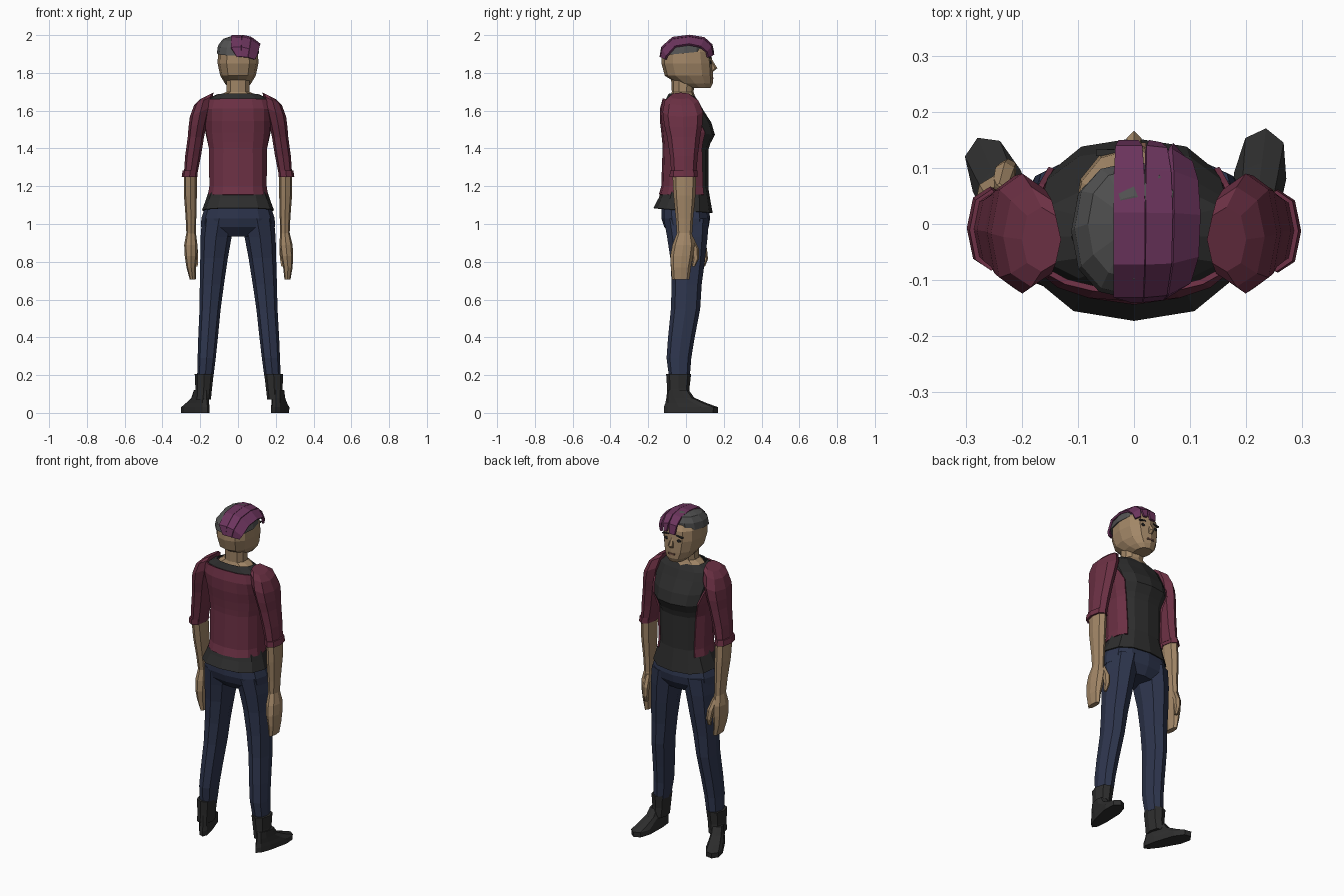
import bpy, bmesh
from math import sin, cos, pi, radians, copysign
from mathutils import Matrix, Vector

def mat(name, *c):
    m = bpy.data.materials.new(name)
    m.diffuse_color = (*c, 1)
    return m

SKIN = mat("skin", .36, .24, .135)
WINE = mat("wine_cloth", .15, .03, .058)
BLACK = mat("black_cloth", .026, .026, .026)
DENIM = mat("denim", .027, .036, .075)
SHAVED = mat("shaved_hair", .085, .085, .085)
PURPLE = mat("purple_hair", .15, .035, .11)
LIP = mat("lip", .2, .1, .07)

def finish(name, bm, m, thick=0):
    bmesh.ops.recalc_face_normals(bm, faces=bm.faces)
    me = bpy.data.meshes.new(name)
    bm.to_mesh(me)
    bm.free()
    me.materials.append(m)
    ob = bpy.data.objects.new(name, me)
    bpy.context.collection.objects.link(ob)
    if thick:
        s = ob.modifiers.new("thickness", 'SOLIDIFY')
        s.thickness, s.offset = thick, 0
    return ob

def loft(name, rings, m, n=10, p=.9, slope=0, gaps=None, thick=0, cap=True, fix=None):
    """Rings are (centre x, z, half width, back y, front y); gaps opens the front by an angle."""
    bm = bmesh.new()
    rows = []
    for k, (cx, z, rx, yb, yf) in enumerate(rings):
        t0 = radians(gaps[k]) if gaps else 0
        row = []
        for i in range(n):
            t = t0 + (2 * pi - 2 * t0) * i / (n - 1 if gaps else n)
            s, c = sin(t), cos(t)
            y = (yb + yf) / 2 + (yf - yb) / 2 * copysign(abs(c) ** p, c)
            v = Vector((cx + rx * copysign(abs(s) ** p, s), y, z + slope * y))
            row.append(bm.verts.new(fix(v) if fix else v))
        rows.append(row)
    for a, b in zip(rows, rows[1:]):
        for i in range(n - 1 if gaps else n):
            j = (i + 1) % n
            bm.faces.new((a[i], a[j], b[j], b[i]))
    if cap and not gaps:
        bm.faces.new(rows[0])
        bm.faces.new(rows[-1])
    return finish(name, bm, m, thick)

def block(name, loc, size, m, rot=0, ball=False):
    bm = bmesh.new()
    if ball:
        bmesh.ops.create_icosphere(bm, subdivisions=1, radius=.5)
    else:
        bmesh.ops.create_cube(bm, size=1)
    bm.transform(Matrix.Translation(loc) @ Matrix.Rotation(rot, 4, 'Y') @ Matrix.Diagonal((*size, 1)))
    return finish(name, bm, m)

# head, nose and neck
loft("head", [(0, 1.72, .045, .02, .13), (0, 1.745, .07, -.05, .142), (0, 1.785, .094, -.112, .143),
              (0, 1.85, .108, -.13, .14), (0, 1.91, .106, -.128, .133), (0, 1.945, .085, -.1, .11),
              (0, 1.965, .05, -.06, .07)], SKIN, 12, .85)
loft("nose", [(0, 1.872, .007, .11, .137), (0, 1.825, .015, .11, .166), (0, 1.808, .014, .11, .145)], SKIN, 6)
loft("neck", [(0, 1.655, .125, -.085, .06), (0, 1.683, .1, -.08, .045), (0, 1.7, .064, -.075, .04),
              (0, 1.79, .062, -.08, .05)], SKIN)

# face details
for s in (-1, 1):
    block("eye", (s * .042, .128, 1.855), (.03, .014, .02), BLACK, ball=True)
    block("eyebrow", (s * .046, .127, 1.882), (.042, .012, .007), BLACK, s * .15)
block("mouth", (0, .139, 1.772), (.042, .012, .009), LIP)

# short hair cap, tilted up towards the forehead
loft("short_hair", [(0, 1.905, .112, -.135, .11), (0, 1.945, .106, -.128, .112), (0, 1.977, .082, -.098, .098),
                    (0, 1.992, .04, -.05, .05)], SHAVED, 12, .85, slope=.1)

# swept long hair: strips that run back to front and split into a fringe
sweep = [(-.134, 1.885, .75), (-.126, 1.935, .85), (-.07, 1.985, .97), (.02, 1.996, 1),
         (.095, 1.984, .97), (.135, 1.948, .9), (.144, 1.895, .84)]
cols = [(-.036, .003), (.02, 0), (.068, .01), (.115, .046)]
for k in range(3):
    bm = bmesh.new()
    prev = None
    for r, (y, z, w) in enumerate(sweep):
        pts = []
        pinch = (0, 0, 0, 0, .001, .003, .009)[r]
        for e in (0, 1):
            x, drop = cols[k + e]
            x = x if x < 0 else x * w
            if r == 0:
                x += .03 if x < 0 else 0
            d = drop * (.3 if r in (0, 6) else .8 if r == 5 else 1)
            ys = y * (1, 1, .97, .8)[k + e]
            pts.append(bm.verts.new((x + (pinch if e == 0 else -pinch), ys, z - d + (0, .008, 0)[k] * (r == 6))))
        if prev:
            bm.faces.new((prev[0], prev[1], pts[1], pts[0]))
        prev = pts
    finish("swept_hair", bm, PURPLE, .012)

# shirt and open cardigan
torso = [(0, 1.07, .188, -.17, .138), (0, 1.125, .168, -.142, .128), (0, 1.2, .143, -.115, .115),
         (0, 1.4, .146, -.108, .115), (0, 1.435, .153, -.11, .125), (0, 1.485, .163, -.115, .15),
         (0, 1.545, .172, -.122, .132), (0, 1.61, .182, -.122, .088), (0, 1.652, .172, -.104, .064)]
loft("shirt", torso + [(0, 1.682, .11, -.088, .042)], BLACK, 12, .82, slope=-.08, cap=False, thick=.006)
cardi = [(0, 1.155, .15, -.128, .122)] + torso[2:8] + [(0, 1.662, .176, -.108, .06)]
loft("cardigan", [(cx, z, rx + .006, yb - .011, yf + .008) for cx, z, rx, yb, yf in cardi],
     WINE, 11, .82, gaps=(48, 48, 52, 54, 58, 65, 76, 86), thick=.01)

# hips
loft("jeans_hips", [(0, 1.1, .172, -.13, .118), (0, 1.03, .194, -.13, .128), (0, .985, .196, -.115, .12),
                    (0, .935, .1, -.07, .09)], DENIM, 12, .8)

# limbs, with slightly different arm swing, leg spread and foot turn per side
for s, side, swing, spread, turn in ((-1, "left", .1, .004, 24), (1, "right", 0, .016, 7)):
    def arm(v):
        return Vector((s * v.x, v.y + swing * max(0, 1.3 - v.z), v.z))

    def sleeve(v):
        # shoulder rings lean outwards and down
        lean = max(0, min(1, (v.z - 1.46) / .15))
        return arm(Vector((v.x, v.y, v.z - .5 * lean * (v.x - .185))))

    def hand(v):
        v = arm(v)
        return v + Vector((.1 * max(0, .93 - v.z), 0, 0)) if s < 0 else v

    def leg(v):
        return Vector((s * (v.x + spread * min(1, max(0, 1 - v.z))), v.y, v.z))

    loft(side + "_sleeve", [(.165, 1.668, .035, -.085, .03), (.183, 1.652, .05, -.112, .066),
                            (.199, 1.6, .056, -.124, .09), (.213, 1.53, .049, -.115, .086),
                            (.223, 1.46, .043, -.1, .075), (.238, 1.36, .042, -.085, .062),
                            (.25, 1.27, .036, -.078, .055)], WINE, 8, fix=sleeve)
    loft(side + "_cuff", [(.254, 1.283, .039, -.085, .06), (.256, 1.25, .042, -.087, .062)], WINE, 8, fix=arm)
    loft(side + "_forearm", [(.252, 1.27, .034, -.072, .055), (.252, 1.15, .034, -.066, .05),
                             (.249, 1.03, .028, -.054, .038), (.248, .94, .025, -.048, .032)],
         SKIN, 8, fix=arm)
    loft(side + "_hand", [(.248, .955, .025, -.047, .031), (.254, .89, .035, -.072, .045),
                          (.259, .83, .033, -.083, .038), (.264, .77, .025, -.08, .026),
                          (.262, .707, .016, -.074, .018)], SKIN, 8, fix=hand)
    loft(side + "_thumb", [(.24, .935, .015, .0, .036), (.236, .87, .019, .025, .068),
                           (.236, .815, .016, .035, .068), (.238, .775, .01, .03, .048)], SKIN, 6, fix=hand)
    loft(side + "_jeans_leg", [(.1, 1.03, .09, -.118, .122), (.116, .93, .082, -.1, .114),
                               (.126, .82, .073, -.083, .102), (.137, .68, .064, -.076, .083),
                               (.146, .55, .056, -.08, .075), (.156, .4, .052, -.095, .046),
                               (.163, .29, .048, -.103, .028), (.17, .19, .043, -.09, .02)],
         DENIM, 8, fix=leg)
    loft(side + "_boot_shaft", [(.176, .205, .05, -.105, .027), (.178, .13, .044, -.1, .018),
                                (.182, .07, .042, -.1, .022)], BLACK, 8, fix=leg)
    # foot turned outwards about the ankle
    spin = Matrix.Rotation(radians(-turn * s), 3, 'Z')
    ankle = Vector((s * (.187 + 1.4 * spread), -.04, 0))

    def foot(v):
        w = Vector((v.x * (.72 + 2 * max(-.06, min(.15, v.y))), v.y, v.z))
        return ankle + spin @ w

    loft(side + "_foot", [(0, 0, .05, -.078, .21), (0, .03, .05, -.078, .212), (0, .052, .047, -.07, .15),
                          (0, .08, .046, -.064, .085), (0, .12, .045, -.06, .055)], BLACK, 10, .75, fix=foot)
